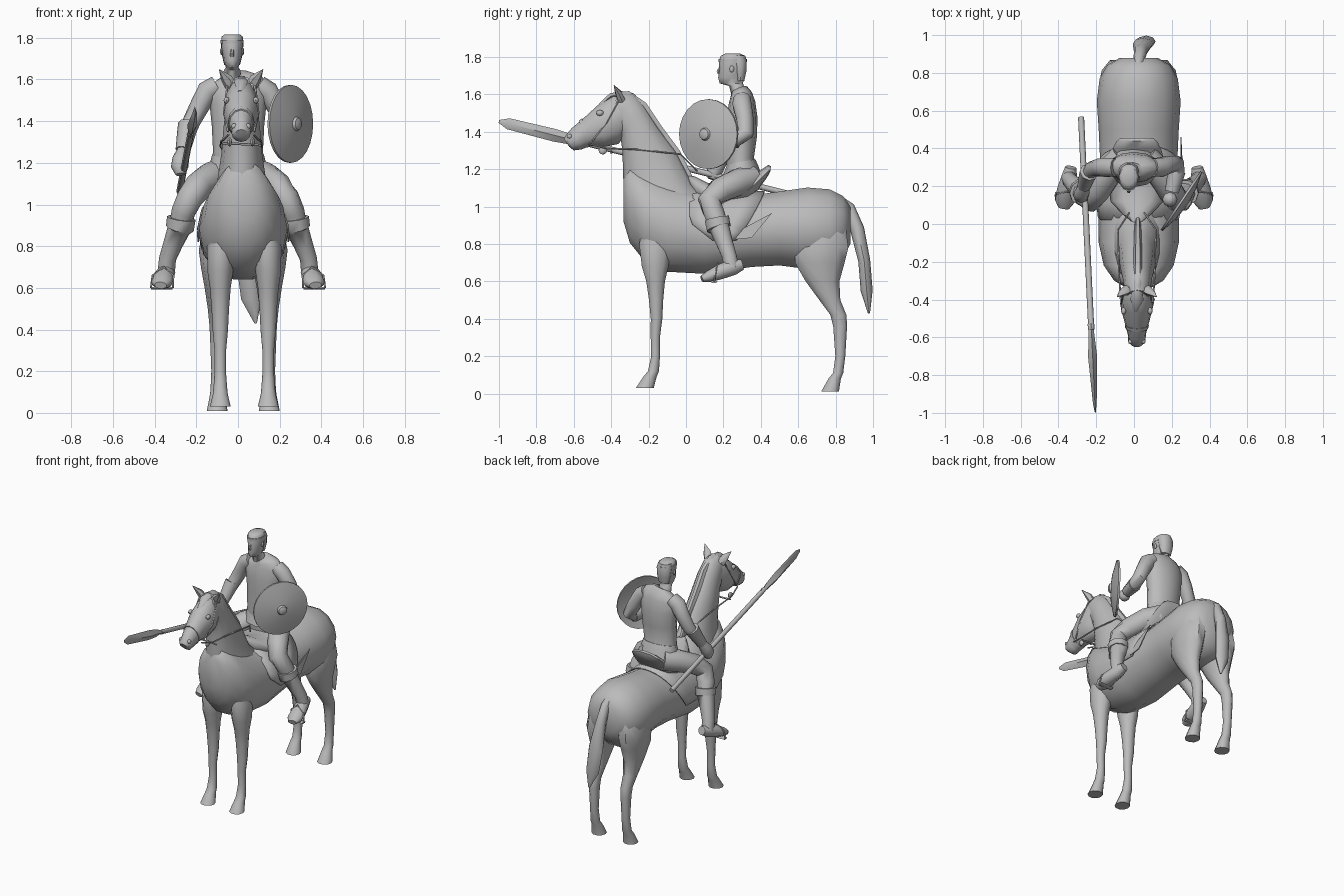
import bpy, bmesh, math
from mathutils import Vector as V

grey = bpy.data.materials.new("stone grey")
grey.diffuse_color = (0.5, 0.5, 0.5, 1)
X = V((1, 0, 0))


def ring(c, u, v, n):
    return [c + u * math.cos(2 * math.pi * i / n) + v * math.sin(2 * math.pi * i / n) for i in range(n)]


def finish(name, bm, angle=50):
    bmesh.ops.recalc_face_normals(bm, faces=bm.faces)
    me = bpy.data.meshes.new(name)
    bm.to_mesh(me)
    bm.free()
    me.materials.append(grey)
    ob = bpy.data.objects.new(name, me)
    bpy.context.collection.objects.link(ob)
    bpy.ops.object.select_all(action='DESELECT')
    ob.select_set(True)
    bpy.context.view_layer.objects.active = ob
    bpy.ops.object.shade_smooth_by_angle(angle=math.radians(angle))
    return ob


def skin(name, rings, angle=50):
    """Bridge successive rings and cap both ends."""
    bm = bmesh.new()
    vs = [[bm.verts.new(p) for p in r] for r in rings]
    n = len(vs[0])
    for a, b in zip(vs, vs[1:]):
        for i in range(n):
            bm.faces.new((a[i], a[(i + 1) % n], b[(i + 1) % n], b[i]))
    bm.faces.new(vs[0])
    bm.faces.new(vs[-1])
    return finish(name, bm, angle)


def side_loft(name, x, pairs, n=12):
    """Rings spanning two side-view points: (y1, z1, y2, z2, half width, x shift)."""
    rings = []
    for y1, z1, y2, z2, w, *dx in pairs:
        c = V((x + (dx[0] if dx else 0), (y1 + y2) / 2, (z1 + z2) / 2))
        rings.append(ring(c, X * w, V((0, (y2 - y1) / 2, (z2 - z1) / 2)), n))
    return skin(name, rings)


def tube(name, secs, n=10, hint=X, s=1):
    """Rings across a path: (x, y, z, half width, half depth)."""
    pts = [V((p[0] * s, p[1], p[2])) for p in secs]
    rings = []
    for i, p in enumerate(pts):
        t = (pts[min(i + 1, len(pts) - 1)] - pts[max(i - 1, 0)]).normalized()
        u = (hint - t * hint.dot(t)).normalized()
        rings.append(ring(p, u * secs[i][3], t.cross(u) * secs[i][-1], n))
    return skin(name, rings)


def ball(name, c, r, scale=(1, 1, 1)):
    bm = bmesh.new()
    bmesh.ops.create_uvsphere(bm, u_segments=8, v_segments=6, radius=r)
    for v in bm.verts:
        v.co = V(c) + V([a * b for a, b in zip(v.co, scale)])
    return finish(name, bm)


# ---- horse ----
HX = 0.025
side_loft("horse_body", HX, [(y, t, y, b, w) for y, t, b, w in [
    (-.335, 1.15, .92, .07), (-.30, 1.22, .80, .13), (-.22, 1.18, .70, .185), (-.10, 1.13, .645, .212),
    (.10, 1.07, .635, .212), (.35, 1.065, .672, .205), (.50, 1.085, .68, .212), (.65, 1.107, .66, .222),
    (.77, 1.097, .66, .207), (.84, 1.06, .72, .168), (.88, 1.0, .80, .10)]], 14)
side_loft("horse_neck", .018, [
    (-.27, .86, .20, 1.00, .15), (-.32, .96, .12, 1.05, .148), (-.333, 1.07, .04, 1.12, .12),
    (-.337, 1.2, -.05, 1.30, .097), (-.34, 1.30, -.15, 1.43, .088), (-.35, 1.37, -.22, 1.54, .078),
    (-.39, 1.43, -.28, 1.605, .07), (-.43, 1.47, -.35, 1.618, .06)])
side_loft("horse_head", .015, [
    (-.31, 1.59, -.30, 1.42, .06), (-.39, 1.60, -.36, 1.335, .082), (-.47, 1.543, -.43, 1.32, .084),
    (-.55, 1.47, -.51, 1.325, .062), (-.61, 1.42, -.56, 1.305, .048), (-.64, 1.385, -.60, 1.30, .046),
    (-.652, 1.36, -.625, 1.32, .028)])
tube("mane", [(.02, .05, 1.09, .012, .02), (.02, -.05, 1.285, .02, .025), (.02, -.15, 1.42, .022, .025),
              (.02, -.23, 1.54, .022, .025), (.02, -.31, 1.60, .022, .02), (.015, -.40, 1.592, .035, .018),
              (.01, -.46, 1.54, .012, .012)], 6)
tube("tail", [(.025, .79, 1.04, .03, .035), (.028, .87, .99, .03, .035), (.035, .915, .88, .036, .038),
              (.048, .953, .71, .055, .032), (.065, .966, .55, .05, .032), (.085, .978, .43, .006, .006)], 8)
for s, side in ((1, "right"), (-1, "left")):
    side_loft("front_leg_" + side, .03 + s * .115, [(a, z, b, z, w, s * d) for z, a, b, w, d in [
        (.95, -.22, -.08, .04, -.02), (.80, -.255, -.07, .068, -.005), (.68, -.24, -.09, .062, 0),
        (.60, -.215, -.11, .05, 0), (.50, -.20, -.12, .042, 0), (.40, -.19, -.125, .037, 0),
        (.30, -.19, -.138, .028, 0), (.20, -.187, -.138, .027, 0), (.12, -.205, -.143, .033, 0),
        (.09, -.23, -.155, .036, 0), (.03, -.27, -.17, .05, 0)]], 10)
    side_loft("hind_leg_" + side, HX + s * .125, [(a, z, b, z, w, s * d) for z, a, b, w, d in [
        (1.0, .68, .81, .035, -.03), (.90, .60, .86, .075, -.01), (.78, .575, .875, .088, 0),
        (.70, .575, .855, .078, 0), (.60, .635, .825, .06, 0),
        (.50, .71, .828, .045, 0), (.42, .77, .86, .037, 0), (.36, .785, .863, .034, 0), (.20, .797, .853, .028, 0),
        (.11, .785, .842, .032, 0), (.08, .76, .83, .036, 0), (.01, .72, .82, .05, 0)]], 10)
    hx = .015
    tube("horse_ear_" + side, [(hx + s * .05, -.345, 1.57, .03, .022), (hx + s * .07, -.36, 1.605, .028, .02),
                               (hx + s * .105, -.385, 1.648, .002, .002)], 6)
    ball("horse_eye_" + side, (hx + s * .07, -.46, 1.50), .02, (.7, 1, .8))
    ball("nostril_" + side, (hx + s * .033, -.622, 1.375), .014)
    # bridle side pieces and reins
    tube("cheek_strap_" + side, [(hx + s * .066, -.36, 1.57, .006), (hx + s * .082, -.43, 1.44, .006),
                                 (hx + s * .063, -.50, 1.35, .006)], 5)
    tube("rein_" + side, [(hx + s * .06, -.52, 1.335, .005), (hx + s * .085, -.42, 1.31, .005),
                          (hx + s * .095, -.25, 1.305, .005), (hx + s * .10, -.03, 1.28, .005),
                          (hx + s * .04, .06, 1.19, .005)], 5)
    ball("bit_ring_" + side, (hx + s * .055, -.445, 1.30), .022, (.5, 1, 1))
side_loft("noseband", .015, [(-.555, 1.472, -.515, 1.32, .064), (-.572, 1.459, -.53, 1.315, .061)])
tube("chin_strap", [(-.075, -.40, 1.295, .006), (.11, -.40, 1.285, .006)], 5, V((0, 1, 0)))

# ---- saddle ----
side_loft("saddle_seat", .015, [
    (.01, 1.17, .03, 1.08, .035), (.05, 1.16, .06, 1.03, .08), (.12, 1.125, .12, 1.0, .14),
    (.26, 1.12, .26, 1.0, .15), (.34, 1.145, .33, 1.03, .145), (.40, 1.195, .385, 1.09, .13),
    (.44, 1.222, .43, 1.15, .11), (.455, 1.215, .45, 1.185, .09)])
bm = bmesh.new()
rows = []
for i in range(19):
    th = math.radians(-99 + 11 * i)
    k = abs(th) / math.radians(99)
    y0 = .02 + .12 * max(0, k - .75) * 4
    y1 = .42 - .15 * k ** 2
    rows.append([bm.verts.new((HX + .222 * math.sin(th), y0 + (y1 - y0) * j / 4, .855 + .228 * math.cos(th)))
                 for j in range(5)])
for a, b in zip(rows, rows[1:]):
    for j in range(4):
        bm.faces.new((a[j], a[j + 1], b[j + 1], b[j]))
cloth = finish("saddle_cloth", bm)
cloth.modifiers.new("thickness", 'SOLIDIFY').thickness = .008
# pointed rear corner of the cloth
skin("cloth_point", [[V((x + d, y, z)) for x, y, z in
     [(.245, .26, .825), (.25, .35, .832), (.245, .46, .965), (.245, .31, .885)]] for d in (0, .006)])

# ---- rider body ----
tube("rider_torso", [(0, .31, 1.12, .12, .09), (0, .30, 1.20, .125, .085), (0, .29, 1.26, .12, .073),
                     (0, .30, 1.38, .126, .08), (0, .30, 1.48, .136, .082), (0, .30, 1.56, .145, .07),
                     (-.005, .295, 1.60, .12, .058), (-.01, .285, 1.625, .06, .045)], 12)
tube("tunic_hem", [(0, .30, 1.16, .14, .105), (0, .30, 1.21, .132, .088), (0, .295, 1.24, .124, .077)], 12)
RX = -.028
side_loft("rider_head", RX, [(a, z, b, z, w) for z, a, b, w in [
    (1.57, .25, .33, .046), (1.645, .23, .31, .04), (1.658, .18, .305, .03), (1.69, .172, .31, .042),
    (1.74, .178, .318, .05), (1.78, .176, .322, .053), (1.805, .185, .318, .051), (1.817, .21, .29, .036)]])
side_loft("rider_hair", RX, [(a, z, b, z, w) for z, a, b, w in [
    (1.67, .27, .312, .038), (1.72, .255, .324, .05), (1.775, .24, .327, .055), (1.808, .23, .318, .047)]], 10)
tube("rider_nose", [(RX, .185, 1.75, .006, .006), (RX, .172, 1.722, .01, .01), (RX, .176, 1.71, .009, .008)], 6)
tube("head_band", [(RX, .249, 1.772, .055, .076), (RX, .249, 1.79, .055, .076)], 12)
for s, side in ((1, "right"), (-1, "left")):
    ball("rider_ear_" + side, (RX + s * .051, .245, 1.735), .02, (.35, .6, .9))
    tube("rider_thigh_" + side, [(.06, .35, 1.15, .075), (.13, .28, 1.13, .075), (.19, .18, 1.085, .07),
                                 (.232, .125, 1.03, .063), (.262, .15, .965, .058), (.278, .175, .90, .052)], 10, X, s)
    tube("boot_" + side, [(.272, .165, .935, .069), (.279, .175, .885, .068), (.284, .18, .88, .056),
                          (.312, .205, .81, .047), (.338, .23, .74, .041), (.345, .245, .67, .042)], 10, X, s)
    tube("foot_" + side, [(.335, .30, .69, .03, .03), (.342, .25, .675, .042, .045), (.358, .18, .65, .05, .042),
                          (.366, .12, .625, .052, .032), (.372, .085, .612, .03, .018)], 10, X, s)
    tube("stirrup_tread_" + side, [(.315, .15, .598, .02, .007), (.418, .15, .598, .02, .007)], 6, V((0, 1, 0)), s)
    tube("stirrup_arch_" + side, [(.312, .15, .60, .005), (.31, .16, .66, .005), (.355, .17, .70, .005),
                                  (.41, .16, .66, .005), (.418, .15, .60, .005)], 5, V((0, 1, 0)), s)

# ---- rider arms: left one holds the spear, right one the shield ----
tube("left_sleeve", [(-.10, .30, 1.57, .05), (-.145, .30, 1.545, .053), (-.18, .30, 1.48, .048),
                     (-.222, .29, 1.40, .043), (-.24, .26, 1.35, .04), (-.262, .20, 1.26, .034)])
tube("left_bracer", [(-.238, .275, 1.385, .05), (-.248, .25, 1.34, .045), (-.264, .20, 1.26, .036)], 8)
tube("left_hand", [(-.264, .205, 1.265, .028), (-.275, .17, 1.22, .04), (-.28, .15, 1.18, .042),
                   (-.275, .14, 1.145, .025)], 8)
tube("right_sleeve", [(.10, .30, 1.57, .05), (.14, .30, 1.545, .053), (.185, .315, 1.47, .048),
                      (.225, .32, 1.39, .043), (.225, .27, 1.36, .042), (.20, .17, 1.36, .034)])
tube("right_bracer", [(.226, .28, 1.36, .047), (.20, .17, 1.36, .037)], 8, V((0, 0, 1)))
ball("right_hand", (.19, .13, 1.355), .04)


# ---- spear ----
def spear(y, a, b):
    return (-.205 - .048 * (y + 1), y, 1.455 - .25 * (y + 1), a, b)


tube("spear_shaft", [spear(.565, .016, .016), spear(-.56, .016, .016)], 8)
tube("spear_blade", [spear(-.53, .019, .019), spear(-.57, .014, .014), spear(-.60, .016, .026),
                     spear(-.70, .024, .034), spear(-.95, .010, .030), spear(-1.0, .002, .008)], 4)

# ---- shield: dome turned around its outward normal ----
nrm, across = V((.83, -.56, 0)), V((.56, .83, 0))
skin("shield", [ring(V((.256, .118, 1.387)) + nrm * d, across * r, V((0, 0, r)), 24) for d, r in [
    (.018, .02), (.012, .10), (-.008, .17), (-.012, .187), (0, .187), (.004, .17), (.022, .10),
    (.03, .034), (.042, .028), (.048, .014)]], 35)
